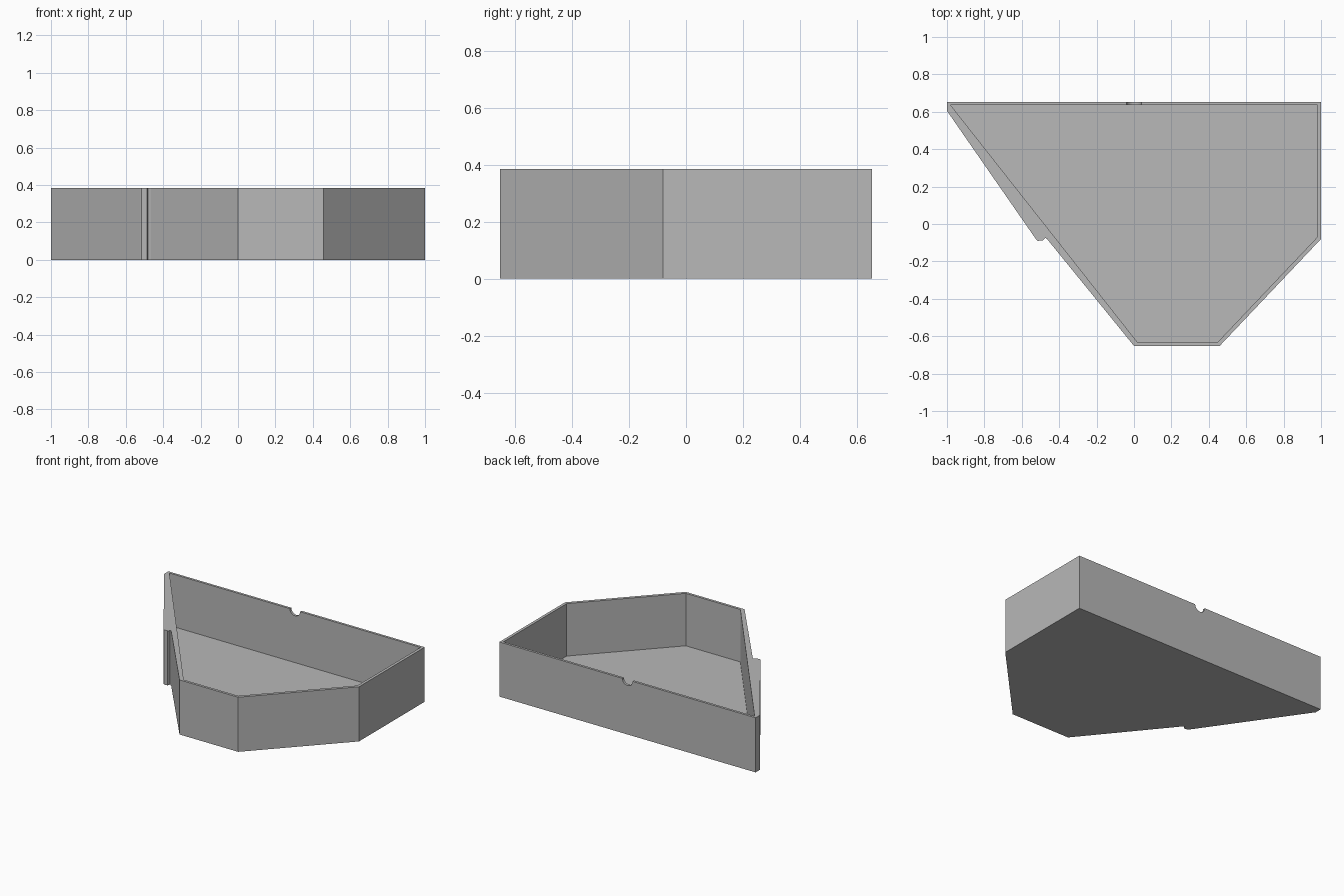
import bpy
import bmesh
import math
from mathutils import Vector

if "Cube" in bpy.data.objects:
    bpy.data.objects.remove(bpy.data.objects["Cube"], do_unlink=True)

HEIGHT = 0.385
FLOOR = 0.015
BACK = 0.652
INNER_BACK = 0.635
NOTCH_RADIUS = 0.04

# One flat grey for the whole tray
grey = bpy.data.materials.new("plain grey")
grey.use_nodes = True
colour = (0.48, 0.48, 0.48, 1)
grey.diffuse_color = colour
shader = next(n for n in grey.node_tree.nodes if n.type == "BSDF_PRINCIPLED")
shader.inputs["Base Color"].default_value = colour
shader.inputs["Roughness"].default_value = 0.6

# Straight inner face of the slanted wall
slant_start = Vector((-0.98, INNER_BACK))
slant_end = Vector((0.02, -0.634))


def on_slant(t):
    return tuple(slant_start.lerp(slant_end, t))


# Wall sections: outer point, inner point, top height
sections = [
    ((-1, BACK), tuple(slant_start), HEIGHT),
    # Slanted wall with the overlapping lip halfway along
    ((-1, 0.605), on_slant(0.02), HEIGHT),
    ((-0.525, -0.08), on_slant(0.50), HEIGHT),
    ((-0.515, -0.09), on_slant(0.52), HEIGHT),
    ((-0.487, -0.088), on_slant(0.535), HEIGHT),
    ((-0.482, -0.068), on_slant(0.545), HEIGHT),
    ((-0.465, -0.08), on_slant(0.56), HEIGHT),
    # Front, chamfered corner and side
    ((0, -BACK), tuple(slant_end), HEIGHT),
    ((0.458, -BACK), (0.445, -0.634), HEIGHT),
    ((1, -0.08), (0.98, -0.07), HEIGHT),
    ((1, BACK), (0.98, INNER_BACK), HEIGHT),
]

# Rounded finger notch in the back wall
STEPS = 10
for i in range(STEPS + 1):
    a = math.pi * i / STEPS
    x = NOTCH_RADIUS * math.cos(a)
    z = HEIGHT - NOTCH_RADIUS * math.sin(a)
    sections.append(((x, BACK), (x, INNER_BACK), z))

# Closed shell: outer wall, rim, inner wall, base and inside floor
bm = bmesh.new()
rings = []
for outer, inner, top in sections:
    path = ((outer, 0), (outer, top), (inner, top), (inner, FLOOR))
    rings.append([bm.verts.new((p[0], p[1], z)) for p, z in path])

for i, a in enumerate(rings):
    b = rings[(i + 1) % len(rings)]
    for k in range(3):
        bm.faces.new((a[k], b[k], b[k + 1], a[k + 1]))
bm.faces.new([r[0] for r in reversed(rings)])
bm.faces.new([r[3] for r in rings])
bmesh.ops.recalc_face_normals(bm, faces=bm.faces)

mesh = bpy.data.meshes.new("tray")
bm.to_mesh(mesh)
bm.free()
mesh.materials.append(grey)
tray = bpy.data.objects.new("tray", mesh)
bpy.context.collection.objects.link(tray)
